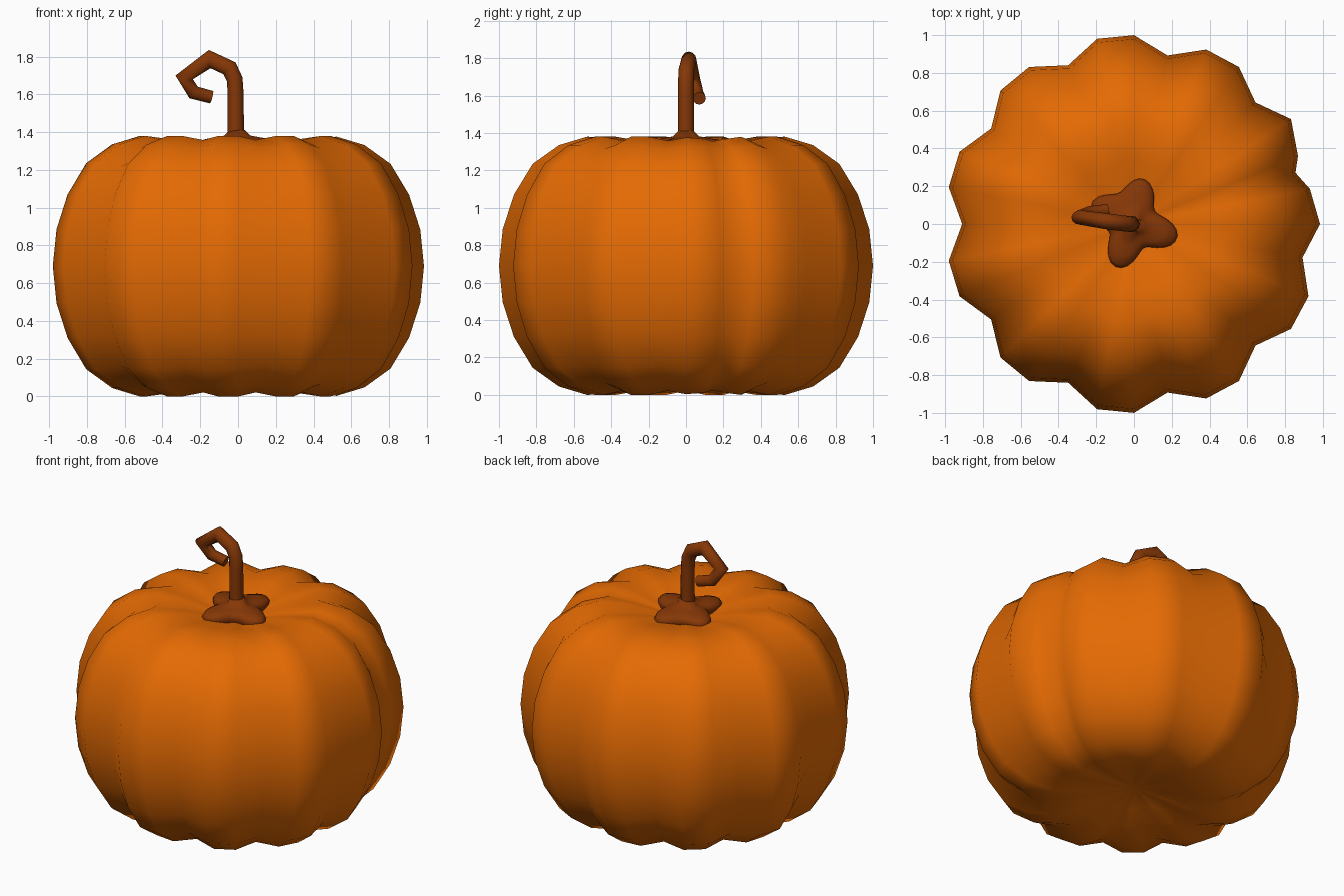
import bpy, bmesh, math
from mathutils import Vector

if "Cube" in bpy.data.objects:
    bpy.data.objects.remove(bpy.data.objects["Cube"])


def material(name, color):
    m = bpy.data.materials.new(name)
    m.diffuse_color = (*color, 1)
    m.use_nodes = True
    m.node_tree.nodes["Principled BSDF"].inputs["Base Color"].default_value = m.diffuse_color
    return m


ORANGE = material("pumpkin orange", (0.78, 0.145, 0.001))
BROWN = material("stem brown", (0.235, 0.038, 0.002))


def loft(name, rings, mat, angle):
    """Skin closed rings of points, with a centre point closing each end."""
    bm = bmesh.new()
    loops = [[bm.verts.new(p) for p in ring] for ring in rings]
    n = len(loops[0])
    for a, b in zip(loops, loops[1:]):
        for i in range(n):
            j = (i + 1) % n
            bm.faces.new((a[i], a[j], b[j], b[i]))
    for loop in (loops[0], loops[-1]):
        c = bm.verts.new(sum((v.co for v in loop), Vector()) / n)
        for i in range(n):
            bm.faces.new((loop[i], loop[(i + 1) % n], c))
    bmesh.ops.recalc_face_normals(bm, faces=bm.faces)
    mesh = bpy.data.meshes.new(name)
    bm.to_mesh(mesh)
    bm.free()
    ob = bpy.data.objects.new(name, mesh)
    bpy.context.collection.objects.link(ob)
    mesh.materials.append(mat)
    bpy.ops.object.select_all(action='DESELECT')
    ob.select_set(True)
    bpy.context.view_layer.objects.active = ob
    bpy.ops.object.shade_smooth_by_angle(angle=math.radians(angle))
    return ob


# Ribbed body: grooves every third column, mirrored from the left side
half = [(0.06, 0.60), (0.18, 0.625), (0.35, 0.668), (0.53, 0.69), (0.68, 0.645),
        (0.82, 0.545), (0.92, 0.38), (0.98, 0.195)]
profile = [(r, -z) for r, z in half] + [(1.0, 0)] + [(r, z) for r, z in reversed(half)]
columns = []
for k in range(32):
    j = min(k, 32 - k)
    columns.append((180 - k * 11.25, 0.91 if j % 3 == 0 else 0.985 if j == 16 else 1.0))
# uneven rib at the right
columns[14:16] = [(22.5, 0.94), (17.6, 0.897), (11.25, 0.95)]
rings = []
for r, z in profile:
    ring = []
    for deg, s in columns:
        a = math.radians(deg)
        zs = 1 - (1 - s) * 0.35 * min(1, r / 0.4)
        ring.append((r * s * math.cos(a), r * s * math.sin(a), 0.69 + z * zs))
    rings.append(ring)
loft("pumpkin_body", rings, ORANGE, 60)

# Four-armed stem base, draped in the hollow on top
TIPS = [math.radians(d) for d in (78, -18, -111, 152)]
N = 48
rings = []
for f, z in [(0.75, 1.28), (0.97, 1.305), (1.0, 1.33), (0.92, 1.352), (0.65, 1.365),
             (0.4, 1.373), (0.15, 1.382), (0.0, 1.41)]:
    ring = []
    for i in range(N):
        a = i * math.tau / N
        rim = 0.11 + sum(0.135 * max(0, math.cos(a - t)) ** 6 for t in TIPS)
        r = 0.042 + (rim - 0.042) * f
        ring.append((r * math.cos(a) - 0.005, r * math.sin(a), z))
    rings.append(ring)
loft("stem_base", rings, BROWN, 60)

# Curled stem: tube swept along a coarse path
path = [Vector(p) for p in [(-0.012, 0, 1.32), (-0.012, 0, 1.45), (-0.013, 0, 1.61),
                            (-0.018, 0, 1.68), (-0.045, 0.002, 1.738), (-0.15, 0.015, 1.787),
                            (-0.285, 0.035, 1.69), (-0.235, 0.06, 1.61),
                            (-0.14, 0.072, 1.585)]]
radii = [0.045, 0.043, 0.042, 0.042, 0.042, 0.042, 0.04, 0.035, 0.034]
rings = []
for i, p in enumerate(path):
    d0 = (p - path[max(i - 1, 0)]).normalized()
    d1 = (path[min(i + 1, len(path) - 1)] - p).normalized()
    t = (d0 + d1).normalized()
    u = Vector((0, 1, 0))
    u = (u - t * u.dot(t)).normalized()
    v = t.cross(u)
    stretch = 1 / max(0.85, math.sqrt((1 + d0.dot(d1)) / 2)) if 0 < i < len(path) - 1 else 1
    rings.append([p + radii[i] * (u * math.cos(a) + v * stretch * math.sin(a))
                  for a in (j * math.tau / 12 for j in range(12))])
loft("stem", rings, BROWN, 80)
